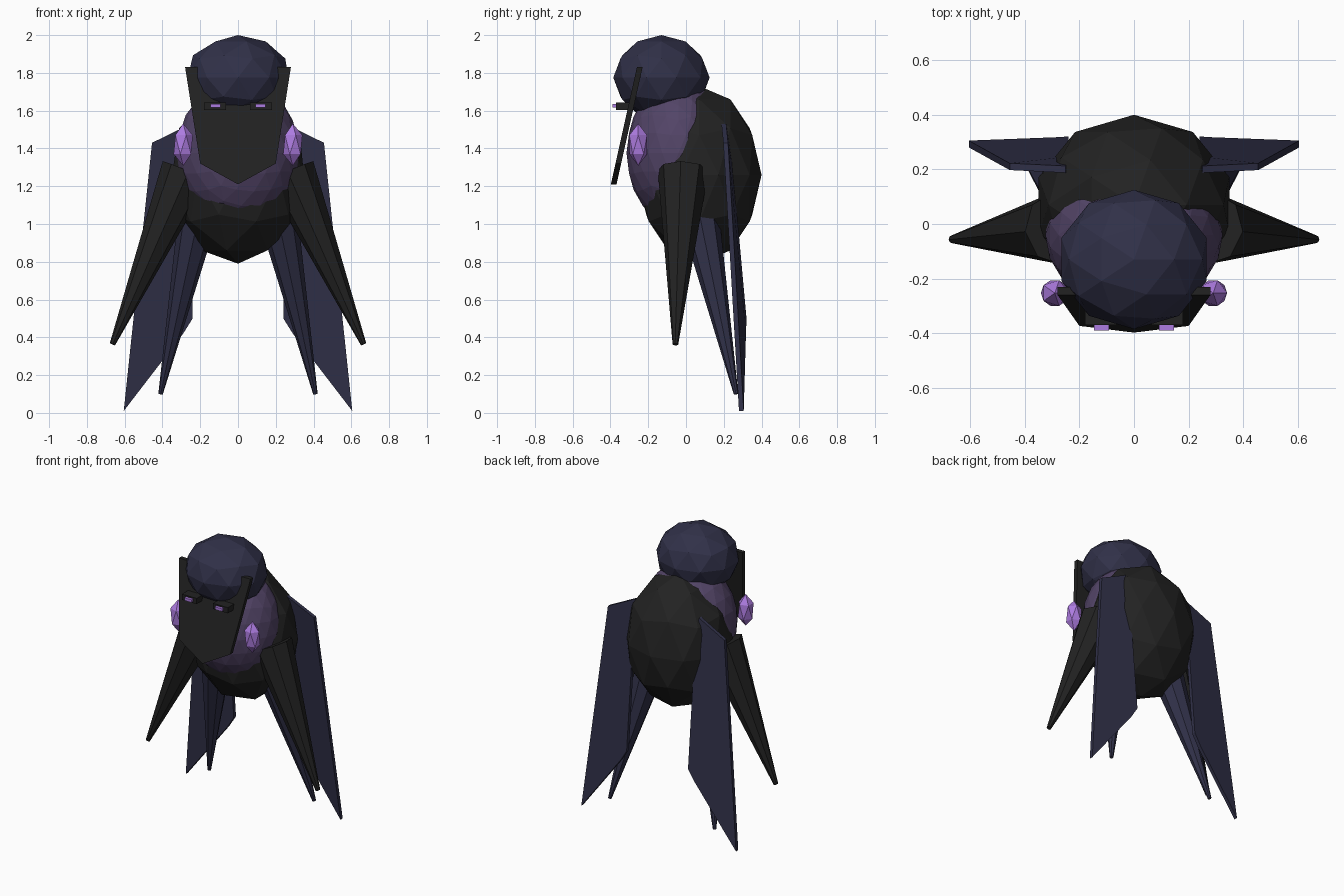
import bpy, bmesh, math
from mathutils import Vector

if "Cube" in bpy.data.objects:
    bpy.data.objects.remove(bpy.data.objects["Cube"])


def material(name, rgb):
    m = bpy.data.materials.new(name)
    m.diffuse_color = (*rgb, 1)
    m.use_nodes = True
    m.node_tree.nodes["Principled BSDF"].inputs["Base Color"].default_value = m.diffuse_color
    return m


BLACK = material("charcoal", (0.016, 0.016, 0.016))
NAVY = material("dark navy", (0.030, 0.030, 0.065))
PLUM = material("muted plum", (0.085, 0.058, 0.135))
VIOLET = material("bright violet", (0.42, 0.20, 0.75))


def finish(bm, name, mat):
    bmesh.ops.recalc_face_normals(bm, faces=bm.faces)
    me = bpy.data.meshes.new(name)
    bm.to_mesh(me)
    bm.free()
    me.materials.append(mat)
    ob = bpy.data.objects.new(name, me)
    bpy.context.collection.objects.link(ob)
    return ob


def ball(name, center, radii, mat, detail=2):
    bm = bmesh.new()
    bmesh.ops.create_icosphere(bm, subdivisions=detail, radius=1)
    for v in bm.verts:
        v.co = Vector(c + r * p for c, r, p in zip(center, radii, v.co))
    return finish(bm, name, mat)


def box(name, center, size, mat):
    bm = bmesh.new()
    bmesh.ops.create_cube(bm, size=1)
    for v in bm.verts:
        v.co = Vector(c + s * p for c, s, p in zip(center, size, v.co))
    return finish(bm, name, mat)


def spike(name, base, tip, r1, r2, mat, sides=8):
    base, tip = Vector(base), Vector(tip)
    axis = tip - base
    bm = bmesh.new()
    bmesh.ops.create_cone(bm, cap_ends=True, segments=sides,
                          radius1=r1, radius2=r2, depth=axis.length)
    q = axis.to_track_quat('Z', 'Y')
    for v in bm.verts:
        v.co = q @ v.co + (base + tip) / 2
    return finish(bm, name, mat)


def plate(name, points, thickness, mat):
    # flat outline thickened along y
    bm = bmesh.new()
    rings = []
    for dy in (-thickness / 2, thickness / 2):
        rings.append([bm.verts.new((x, y + dy, z)) for x, y, z in points])
        bm.faces.new(rings[-1])
    n = len(points)
    for i in range(n):
        j = (i + 1) % n
        bm.faces.new((rings[0][i], rings[0][j], rings[1][j], rings[1][i]))
    return finish(bm, name, mat)


# head, chest and shell-like body
ball("head", (0, -0.13, 1.775), (0.28, 0.255, 0.225), NAVY)
ball("body", (0, 0.07, 1.26), (0.367, 0.33, 0.47), BLACK)
ball("chest", (0, -0.04, 1.375), (0.325, 0.275, 0.385), PLUM, 3)

# tilted face mask that the head pushes through
outline = [(-0.28, 1.83), (0.28, 1.83), (0.2, 1.32), (0, 1.21), (-0.2, 1.32)]
plate("mask", [(x, -0.245 - (1.83 - z) * 0.222, z) for x, z in outline], 0.03, BLACK)

for s, side in ((-1, "left"), (1, "right")):
    # eyes in dark sockets
    box(f"eye_socket_{side}", (s * 0.122, -0.325, 1.624), (0.115, 0.09, 0.04), BLACK)
    box(f"eye_{side}", (s * 0.119, -0.35, 1.625), (0.055, 0.08, 0.019), VIOLET)
    # gem beside the mask
    ball(f"gem_{side}", (s * 0.29, -0.253, 1.42), (0.057, 0.055, 0.112), VIOLET, 1)
    # pointed limbs
    spike(f"arm_{side}", (s * 0.275, -0.015, 1.28), (s * 0.665, -0.056, 0.363),
          0.135, 0.015, BLACK)
    spike(f"hind_leg_{side}", (s * 0.19, 0.05, 1.15), (s * 0.41, 0.265, 0.10),
          0.115, 0.012, NAVY)
    # thin hanging wing
    wing = [(0.25, 0.20, 1.53), (0.455, 0.21, 1.43), (0.605, 0.293, 0.01),
            (0.29, 0.305, 0.42), (0.24, 0.308, 0.5), (0.24, 0.235, 1.3)]
    plate(f"wing_{side}", [(s * x, y, z) for x, y, z in wing], 0.025, NAVY)
